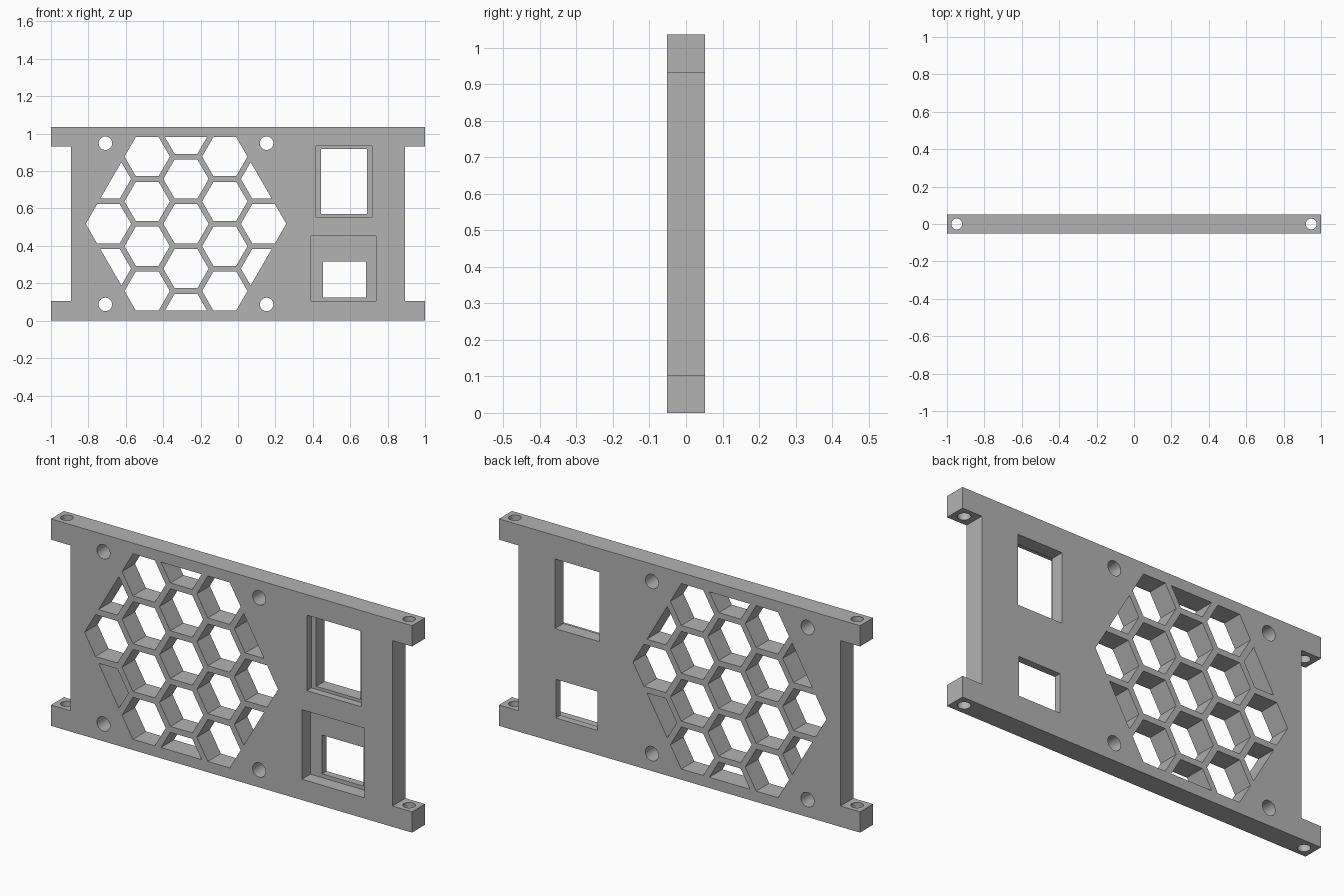
import bpy, bmesh, math
from mathutils import Vector, Matrix

cube = bpy.data.objects.get("Cube")
if cube:
    bpy.data.objects.remove(cube, do_unlink=True)

W, H, D = 1.0, 1.036, 0.0515      # half width, height, half depth
MID = H / 2
OVER = 0.05                       # how far cutters reach past the surface

grey = bpy.data.materials.new("plain grey")
grey.use_nodes = True
grey.diffuse_color = (0.45, 0.45, 0.45, 1)
grey.node_tree.nodes["Principled BSDF"].inputs["Base Color"].default_value = grey.diffuse_color


def prism(bm, outline, y0, y1):
    """Solid with an x-z outline between two depths."""
    face = bm.faces.new([bm.verts.new((x, y0, z)) for x, z in outline])
    ext = bmesh.ops.extrude_face_region(bm, geom=[face], use_keep_orig=True)
    verts = [g for g in ext["geom"] if isinstance(g, bmesh.types.BMVert)]
    bmesh.ops.translate(bm, verts=verts, vec=(0, y1 - y0, 0))


def ring(cx, cz, r, n):
    return [(cx + r * math.cos(2 * math.pi * i / n), cz + r * math.sin(2 * math.pi * i / n))
            for i in range(n)]


def rect(x0, x1, z0, z1):
    return [(x0, z0), (x1, z0), (x1, z1), (x0, z1)]


def clip(points, centre, normal, limit):
    """Keep the part of a polygon within limit of centre along normal."""
    out = []
    pts = [Vector(p) for p in points]
    for a, b in zip(pts, pts[1:] + pts[:1]):
        da, db = (a - centre).dot(normal) - limit, (b - centre).dot(normal) - limit
        if da <= 1e-6:
            out.append(a)
        if (da < -1e-6 and db > 1e-6) or (da > 1e-6 and db < -1e-6):
            out.append(a.lerp(b, da / (da - db)))
    return out


def make_object(name, bm):
    bmesh.ops.recalc_face_normals(bm, faces=bm.faces)
    mesh = bpy.data.meshes.new(name)
    bm.to_mesh(mesh)
    bm.free()
    obj = bpy.data.objects.new(name, mesh)
    bpy.context.collection.objects.link(obj)
    mesh.materials.append(grey)
    return obj


# Plate with four corner tabs
NOTCH, TAB = 0.892, 0.104
right = [(W, 0), (W, TAB), (NOTCH, TAB), (NOTCH, H - TAB), (W, H - TAB), (W, H)]
bm = bmesh.new()
prism(bm, right + [(-x, z) for x, z in reversed(right)], -D, D)
plate = make_object("panel_plate", bm)

# Openings that go straight through
through = bmesh.new()
y0, y1 = -D - OVER, D + OVER

# Honeycomb grille clipped to one large hexagon
centre = Vector((-0.278, MID))
PITCH, REGION = 0.2395, 0.536
cell = REGION - PITCH * math.sqrt(3)
for col in range(-2, 3):
    for row in range(-3, 4):
        cx = centre.x + col * PITCH * math.sqrt(3) / 2
        cz = centre.y + (row + (col % 2) / 2) * PITCH
        poly = ring(cx, cz, cell, 6)
        for k in range(6):
            a = math.radians(30 + 60 * k)
            if poly:
                poly = clip(poly, centre, Vector((math.cos(a), math.sin(a))),
                            REGION * math.cos(math.pi / 6))
        if len(poly) > 2:
            prism(through, poly, y0, y1)

# Screw holes around the grille
for sx in (-1, 1):
    for sz in (-1, 1):
        prism(through, ring(centre.x + sx * 0.431, MID + sz * 0.431, 0.036, 32), y0, y1)

# Two windows
prism(through, rect(0.444, 0.69, 0.57, 0.918), y0, y1)
prism(through, rect(0.455, 0.685, 0.123, 0.317), y0, y1)

# Front recesses around the windows, and upright holes in the tabs
shallow = bmesh.new()
prism(shallow, rect(0.417, 0.717, 0.555, 0.933), y0, -D + 0.036)
prism(shallow, rect(0.39, 0.738, 0.104, 0.452), y0, -D + 0.067)
for sx in (-1, 1):
    bmesh.ops.create_cone(shallow, cap_ends=True, segments=32, radius1=0.029, radius2=0.029,
                          depth=H + 2 * OVER, matrix=Matrix.Translation((sx * 0.948, 0, MID)))

cutters = [make_object("recess_cutter", shallow), make_object("opening_cutter", through)]
for cutter in cutters:
    cutter.hide_render = True
    mod = plate.modifiers.new(cutter.name, 'BOOLEAN')
    mod.operation = 'DIFFERENCE'
    mod.solver = 'EXACT'
    mod.object = cutter

# Bake the cuts and drop the cutters
bpy.context.view_layer.update()
baked = bpy.data.meshes.new_from_object(plate.evaluated_get(bpy.context.evaluated_depsgraph_get()))
plate.modifiers.clear()
plate.data = baked
for cutter in cutters:
    bpy.data.objects.remove(cutter, do_unlink=True)

bpy.ops.object.select_all(action='DESELECT')
plate.select_set(True)
bpy.context.view_layer.objects.active = plate
bpy.ops.object.shade_smooth_by_angle(angle=math.radians(30))
